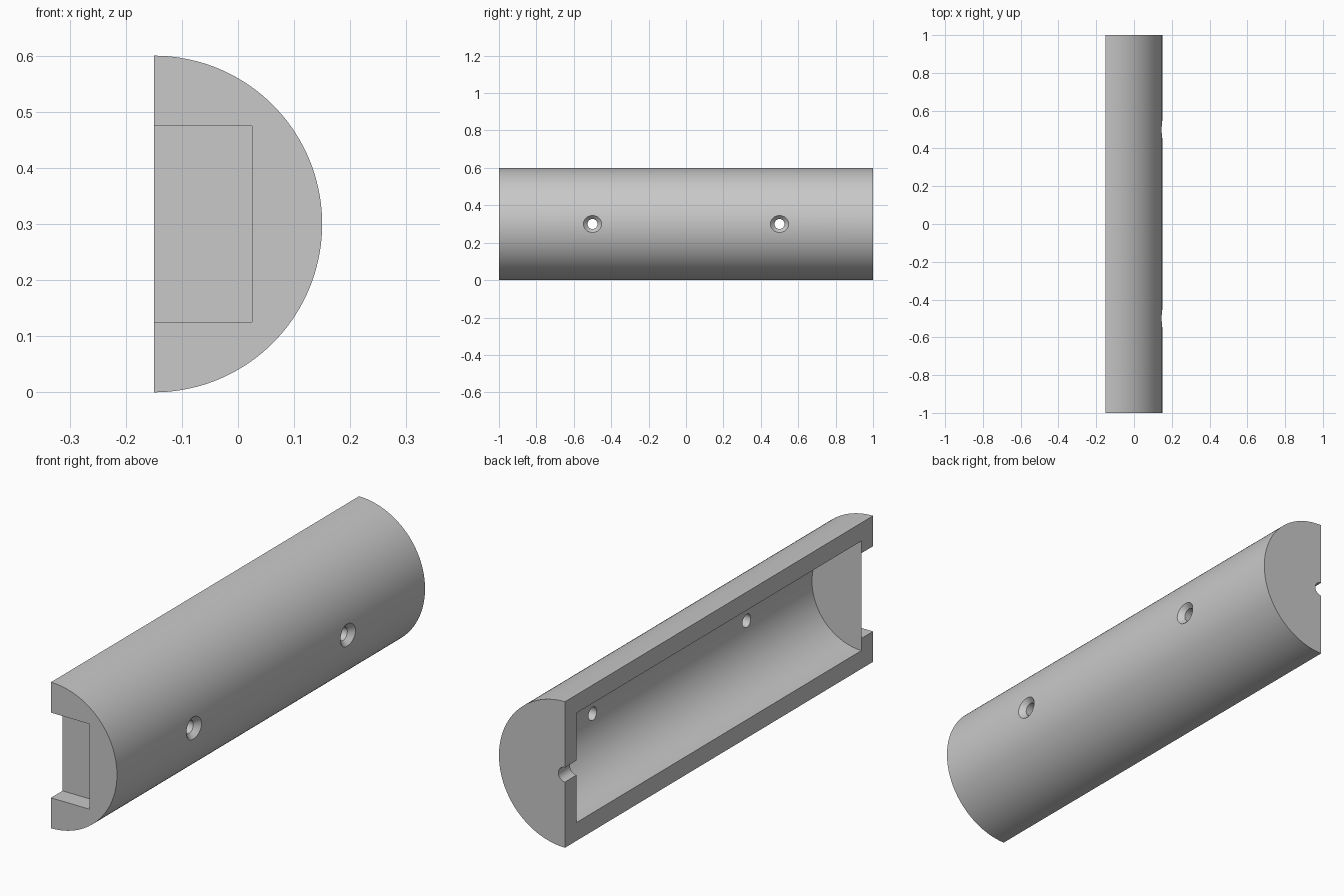
import bpy, bmesh, math
from mathutils import Matrix, Vector

if "Cube" in bpy.data.objects:
    bpy.data.objects.remove(bpy.data.objects["Cube"], do_unlink=True)

R, FLAT, MID, WALL = 0.30, -0.15, 0.30, 0.075   # outer radius, flat face x, axis height, wall

grey = bpy.data.materials.new("plain grey")
grey.use_nodes = True
grey.diffuse_color = (0.58, 0.58, 0.58, 1)
grey.node_tree.nodes["Principled BSDF"].inputs["Base Color"].default_value = grey.diffuse_color


def finish(name, bm):
    bmesh.ops.recalc_face_normals(bm, faces=bm.faces)
    mesh = bpy.data.meshes.new(name)
    bm.to_mesh(mesh)
    bm.free()
    mesh.materials.append(grey)
    obj = bpy.data.objects.new(name, mesh)
    bpy.context.collection.objects.link(obj)
    return obj


def rod(name, start, end, r1, r2, sides):
    """Cylinder or cone running from start to end."""
    start, end = Vector(start), Vector(end)
    axis = end - start
    turn = axis.to_track_quat("Z", "Y").to_matrix().to_4x4()
    bm = bmesh.new()
    bmesh.ops.create_cone(bm, cap_ends=True, segments=sides, radius1=r1, radius2=r2,
                          depth=axis.length,
                          matrix=Matrix.Translation((start + end) / 2) @ turn)
    return finish(name, bm)


def box(name, low, high):
    low, high = Vector(low), Vector(high)
    bm = bmesh.new()
    bmesh.ops.create_cube(bm, size=1, matrix=Matrix.Translation((low + high) / 2)
                          @ Matrix.Diagonal((*(high - low), 1)))
    return finish(name, bm)


# Half-round shell: a semicircle profile extruded along y
bm = bmesh.new()
steps = 72
arc = [math.pi * i / steps - math.pi / 2 for i in range(steps + 1)]
profile = bm.faces.new([bm.verts.new((FLAT + R * math.cos(a), -1, MID + R * math.sin(a)))
                        for a in arc])
extruded = bmesh.ops.extrude_face_region(bm, geom=[profile])["geom"]
bmesh.ops.translate(bm, vec=(0, 2, 0),
                    verts=[v for v in extruded if isinstance(v, bmesh.types.BMVert)])
shell = finish("half_round_shell", bm)

# Cutters: round cavity, square front opening, back cable notch, countersunk screw holes
inner = 1 - WALL
cutters = [
    rod("cavity_cutter", (FLAT, -inner, MID), (FLAT, inner, MID), R - WALL, R - WALL, 96),
    box("front_opening_cutter", (-0.3, -1.1, MID - 0.175), (0.025, -inner, MID + 0.175)),
    rod("cable_notch_cutter", (FLAT, 0.8, MID), (FLAT, 1.1, MID), 0.03, 0.03, 32),
]
for y in (-0.5, 0.5):
    cutters.append(rod("screw_hole_cutter", (0, y, MID), (0.2, y, MID), 0.027, 0.027, 32))
    cutters.append(rod("countersink_cutter", (0.128, y, MID), (0.168, y, MID), 0.027, 0.067, 32))

for cutter in cutters:
    cutter.hide_render = True
    cut = shell.modifiers.new(cutter.name, "BOOLEAN")
    cut.operation = "DIFFERENCE"
    cut.solver = "EXACT"
    cut.object = cutter

# Apply the cuts, then remove the cutters
bpy.ops.object.select_all(action="DESELECT")
shell.select_set(True)
bpy.context.view_layer.objects.active = shell
for name in [m.name for m in shell.modifiers]:
    bpy.ops.object.modifier_apply(modifier=name)
for cutter in cutters:
    bpy.data.objects.remove(cutter, do_unlink=True)

bpy.ops.object.shade_smooth_by_angle(angle=math.radians(30))
